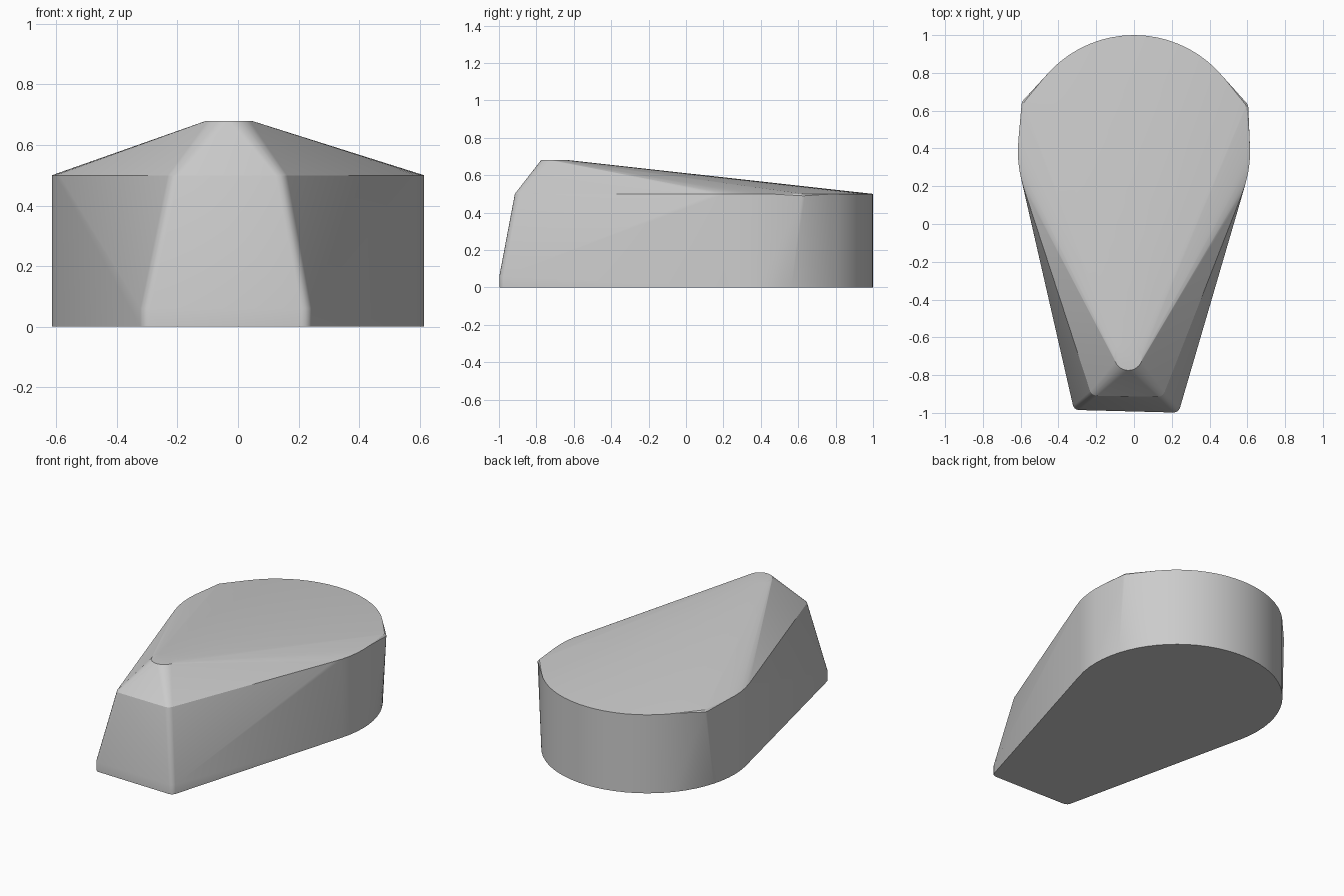
import bpy
import bmesh
from math import sin, cos, pi, radians

cube = bpy.data.objects.get("Cube")
if cube:
    bpy.data.objects.remove(cube, do_unlink=True)


def ring(x, y, z, radius, count):
    """Points of a level circle."""
    return [(x + radius * sin(2 * pi * i / count),
             y + radius * cos(2 * pi * i / count), z) for i in range(count)]


points = []

# Round rear drum, bottom and shoulder
for z in (0, 0.5):
    points += ring(0, 0.385, z, 0.615, 64)

# Rounded front corners, at the floor, the toe and the shoulder
for z in (0, 0.06):
    points += ring(-0.29, -0.95, z, 0.035, 16)
    points += ring(0.21, -0.963, z, 0.035, 16)
points += ring(-0.195, -0.87, 0.5, 0.04, 16)
points += ring(0.125, -0.875, 0.5, 0.04, 16)

# Small rounded rear corners on the shoulder
for x, y in ((-0.565, 0.635), (0.575, 0.62)):
    points += ring(x, y, 0.49, 0.03, 12)
    points += ring(x, y, 0.5, 0.02, 12)

# Small flat cap at the peak
points += ring(-0.03, -0.7, 0.68, 0.075, 32)

# Stretch one convex skin over all the rings
bm = bmesh.new()
for p in points:
    bm.verts.new(p)
hull = bmesh.ops.convex_hull(bm, input=bm.verts[:])
loose = {g for g in hull["geom_interior"] + hull["geom_unused"]
         if isinstance(g, bmesh.types.BMVert)}
bmesh.ops.delete(bm, geom=list(loose), context='VERTS')
bmesh.ops.dissolve_limit(bm, angle_limit=radians(0.2),
                         verts=bm.verts[:], edges=bm.edges[:])
bmesh.ops.recalc_face_normals(bm, faces=bm.faces[:])

mesh = bpy.data.meshes.new("wedge_body")
bm.to_mesh(mesh)
bm.free()
body = bpy.data.objects.new("wedge_body", mesh)
bpy.context.collection.objects.link(body)

# Plain grey
grey = bpy.data.materials.new("light_grey")
grey.use_nodes = True
colour = (0.6, 0.6, 0.6, 1)
grey.diffuse_color = colour
grey.node_tree.nodes["Principled BSDF"].inputs["Base Color"].default_value = colour
mesh.materials.append(grey)

# Smooth the rounded corners, keep the creases
bpy.ops.object.select_all(action='DESELECT')
body.select_set(True)
bpy.context.view_layer.objects.active = body
bpy.ops.object.shade_smooth_by_angle(angle=radians(25))
